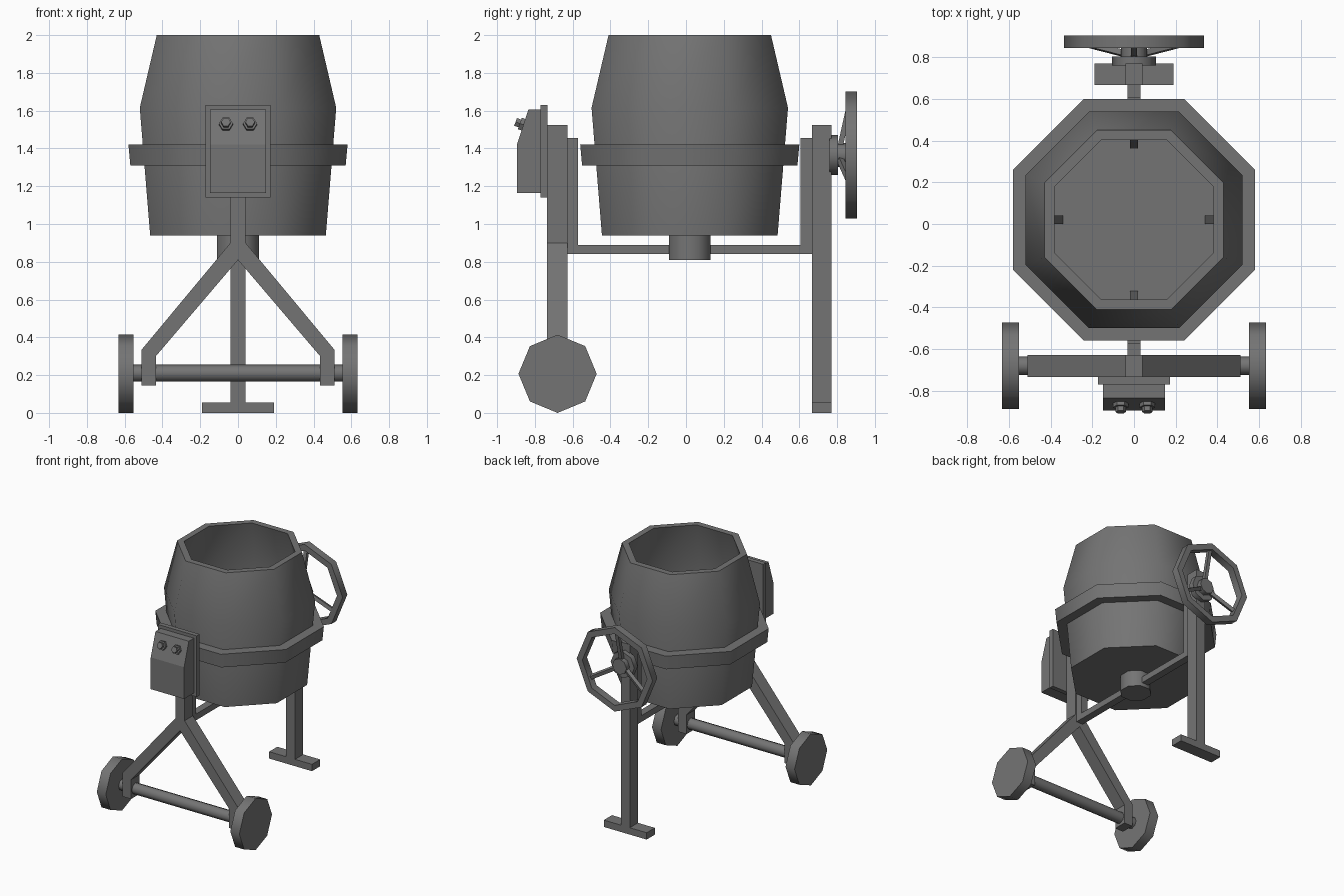
import bpy, bmesh, math
from mathutils import Vector, Matrix

if "Cube" in bpy.data.objects:
    bpy.data.objects.remove(bpy.data.objects["Cube"])

CY = 0.02                                   # drum axis offset in y
FLAT = 1 / math.cos(math.pi / 8)            # octagon apothem -> corner radius
DARK = bpy.data.materials.new("dark_grey")
DARK.diffuse_color = (0.175, 0.175, 0.175, 1)
DARK.use_nodes = True
DARK.node_tree.nodes["Principled BSDF"].inputs["Base Color"].default_value = DARK.diffuse_color


def finish(name, bm, smooth=None):
    bmesh.ops.remove_doubles(bm, verts=bm.verts, dist=1e-5)
    bmesh.ops.recalc_face_normals(bm, faces=bm.faces)
    me = bpy.data.meshes.new(name)
    bm.to_mesh(me)
    bm.free()
    me.materials.append(DARK)
    ob = bpy.data.objects.new(name, me)
    bpy.context.collection.objects.link(ob)
    if smooth:
        bpy.ops.object.select_all(action='DESELECT')
        ob.select_set(True)
        bpy.context.view_layer.objects.active = ob
        bpy.ops.object.shade_smooth_by_angle(angle=math.radians(smooth))
    return ob


def box(name, x0, x1, y0, y1, z0, z1):
    bm = bmesh.new()
    bmesh.ops.create_cube(bm, size=1)
    for v in bm.verts:
        v.co = Vector(((x0 + x1) / 2 + v.co.x * (x1 - x0),
                       (y0 + y1) / 2 + v.co.y * (y1 - y0),
                       (z0 + z1) / 2 + v.co.z * (z1 - z0)))
    return finish(name, bm)


def lathe(name, profile, origin, axis='Z', sides=8, phase=0.0, closed=False, smooth=None):
    """Spin (radius, height) points around an axis."""
    bm = bmesh.new()
    rot = Vector((0, 0, 1)).rotation_difference(
        Vector({'X': (1, 0, 0), 'Y': (0, 1, 0), 'Z': (0, 0, 1)}.get(axis, axis))).to_matrix()
    rings = []
    for r, h in profile:
        rings.append([bm.verts.new(rot @ Vector((r * math.cos(a), r * math.sin(a), h)) + Vector(origin))
                      for a in (phase + 2 * math.pi * i / sides for i in range(sides))])
    pairs = list(zip(rings, rings[1:]))
    if closed:
        pairs.append((rings[-1], rings[0]))
    for a, b in pairs:
        for i in range(sides):
            j = (i + 1) % sides
            bm.faces.new((a[i], a[j], b[j], b[i]))
    if not closed:
        bm.faces.new(rings[0])
        bm.faces.new(rings[-1])
    return finish(name, bm, smooth)


def disc(name, r, h0, h1, origin, axis, **kw):
    return lathe(name, [(r, h0), (r, h1)], origin, axis, **kw)


def extrude(name, pts, vec):
    bm = bmesh.new()
    f = bm.faces.new([bm.verts.new(p) for p in pts])
    new = bmesh.ops.extrude_face_region(bm, geom=[f], use_keep_orig=True)['geom']
    bmesh.ops.translate(bm, vec=vec, verts=[g for g in new if isinstance(g, bmesh.types.BMVert)])
    return finish(name, bm)


# Mixing drum: hollow, with floor inside
oct_r = lambda pts: [(r * FLAT, z) for r, z in pts]
lathe("drum", oct_r([(0.465, 0.94), (0.52, 1.615), (0.43, 2.0), (0.382, 2.0),
                     (0.475, 1.61), (0.425, 0.985)]), (0, CY, 0), phase=math.pi / 8, smooth=50)
lathe("drum_ring", oct_r([(0.49, 1.31), (0.57, 1.31), (0.58, 1.42), (0.495, 1.42)]),
      (0, CY, 0), phase=math.pi / 8, closed=True, smooth=50)
disc("drum_hub", 0.11 * FLAT, 0.81, 0.96, (0, CY, 0), 'Z', phase=math.pi / 8, smooth=50)

# Mixing blades along the inner wall
for i in range(4):
    m = Matrix.Translation((0, CY, 0)) @ Matrix.Rotation(i * math.pi / 2, 4, 'Z')
    prof = [(0.34, 0.97), (0.43, 0.97), (0.48, 1.61), (0.39, 1.61)]
    blade = [m @ Vector((r, -0.02, z)) for r, z in prof]
    extrude("drum_blade", blade, m.to_3x3() @ Vector((0, 0.04, 0)))

# Cradle under the drum
box("cradle_bar", -0.03, 0.03, -0.62, 0.66, 0.84, 0.89)
box("cradle_front", -0.03, 0.03, -0.63, -0.573, 0.84, 1.455)
box("cradle_back", -0.03, 0.03, 0.605, 0.667, 0.84, 1.455)

# Front frame: post splitting into two legs
half = [(0.04, 1.525), (0.04, 0.90), (0.51, 0.335), (0.51, 0.145), (0.435, 0.145), (0.435, 0.30)]
outline = half + [(0, 0.81)] + [(-x, z) for x, z in reversed(half)]
extrude("front_frame", [(x, -0.735, z) for x, z in outline], (0, 0.107, 0))

# Axle and wheels
disc("axle", 0.045, -0.56, 0.56, (0, -0.68, 0.21), 'X', smooth=50)
for s in (-1, 1):
    disc("wheel", 0.207, -0.04, 0.04, (s * 0.593, -0.68, 0.207), 'X', smooth=50)

# Back leg and foot
box("back_leg", -0.04, 0.04, 0.667, 0.77, 0.0, 1.525)
box("back_foot", -0.19, 0.19, 0.667, 0.77, 0.0, 0.055)

# Motor box with sloped control face
box("motor_plate", -0.172, 0.172, -0.77, -0.733, 1.14, 1.63)
side = [(-0.765, 1.165), (-0.895, 1.165), (-0.895, 1.42), (-0.835, 1.605), (-0.765, 1.605)]
extrude("motor_box", [(-0.148, y, z) for y, z in side], (0.296, 0, 0))
for s in (-1, 1):
    lathe("button", [(0.037, -0.01), (0.037, 0.022), (0.025, 0.022), (0.025, 0.046)],
          (s * 0.064, -0.859, 1.525), axis=(0, -0.943, 0.331), sides=6)

# Tilting handwheel
HZ = 1.365
lathe("handwheel_rim", [(0.337, 0.845), (0.337, 0.905), (0.287, 0.905), (0.287, 0.845)],
      (0, 0, HZ), 'Y', closed=True, smooth=50)
lathe("handwheel_hub", [(0.105, 0.76), (0.105, 0.805), (0.063, 0.805), (0.063, 0.845)],
      (0, 0, HZ), 'Y', smooth=50)
for k in range(3):
    a = math.pi / 2 + k * 2 * math.pi / 3
    out = Vector((math.cos(a), 0, math.sin(a)))
    start = Vector((0, 0.815, HZ)) + out * 0.04
    end = Vector((0, 0.873, HZ)) + out * 0.30
    disc("handwheel_spoke", 0.02, 0, (end - start).length, start,
         tuple((end - start).normalized()), sides=4, phase=math.pi / 4)
